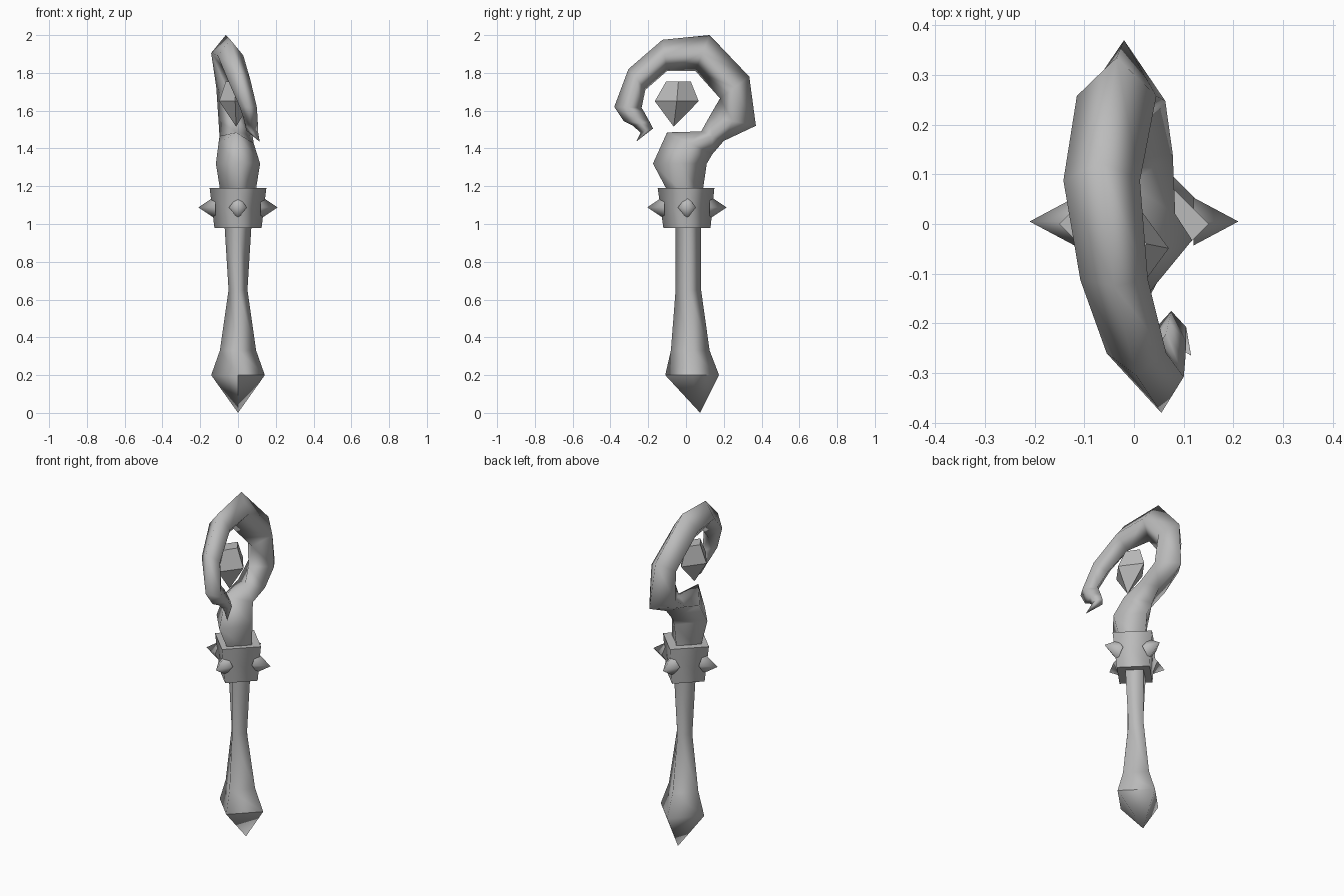
import bpy, bmesh, math
from mathutils import Vector

cube = bpy.data.objects.get("Cube")
if cube:
    bpy.data.objects.remove(cube, do_unlink=True)

# single plain grey
grey = bpy.data.materials.new("plain_grey")
grey.use_nodes = True
colour = (0.5, 0.5, 0.5, 1)
grey.diffuse_color = colour
grey.node_tree.nodes["Principled BSDF"].inputs["Base Color"].default_value = colour


def finish(name, bm, smooth=True):
    """Turn a bmesh into a named object with consistent normals."""
    bmesh.ops.recalc_face_normals(bm, faces=bm.faces[:])
    for face in bm.faces:
        face.smooth = smooth
    mesh = bpy.data.meshes.new(name)
    bm.to_mesh(mesh)
    bm.free()
    mesh.materials.append(grey)
    obj = bpy.data.objects.new(name, mesh)
    bpy.context.collection.objects.link(obj)
    return obj


def diamond(back, front, centre_x, half_width):
    """Four corners of a diamond section: back, left, front, right."""
    b = Vector((centre_x, *back))
    f = Vector((centre_x, *front))
    side = Vector((half_width, 0, 0))
    middle = (b + f) / 2
    return [b, middle + side, f, middle - side]


def level(z, front, back, half_width, centre_x=0):
    return diamond((back, z), (front, z), centre_x, half_width)


def loft(sections, start=None, end=None):
    """Skin a chain of sections; close each end with a point or a flat cap."""
    bm = bmesh.new()
    rings = [[bm.verts.new(p) for p in ring] for ring in sections]
    count = len(rings[0])
    for low, high in zip(rings, rings[1:]):
        for i in range(count):
            j = (i + 1) % count
            bm.faces.new((low[i], low[j], high[j], high[i]))
    for ring, apex in ((rings[0], start), (rings[-1], end)):
        if apex is None:
            cap = bm.faces.new(ring)
            for edge in cap.edges:
                edge.smooth = False
        else:
            tip = bm.verts.new(apex)
            for i in range(count):
                bm.faces.new((ring[i], ring[(i + 1) % count], tip))
    return bm, rings


# handle: flared diamond shaft ending in a pointed pommel
shaft, rings = loft([
    level(0.2, -0.11, 0.175, 0.142),
    level(0.33, -0.08, 0.125, 0.096),
    level(0.65, -0.055, 0.08, 0.05),
    level(1.02, -0.055, 0.08, 0.073),
], start=(0, 0.075, 0))
pommel = rings[0]
for edge in shaft.edges:
    around = edge.verts[0] in pommel and edge.verts[1] in pommel
    ridge = pommel[2] in edge.verts and any(v.co.z < 0.1 for v in edge.verts)
    if ridge or (around and pommel[1] in edge.verts):
        edge.smooth = False
finish("handle", shaft)

# collar: tapered diamond block
collar, _ = loft([level(0.98, -0.12, 0.13, 0.125),
                  level(1.19, -0.15, 0.15, 0.15)])
finish("collar", collar)

# studs: one pyramid on each corner of the collar
for name, turn in (("left", 0), ("back", 1), ("right", 2), ("front", 3)):
    angle = turn * math.pi / 2
    out = Vector((math.cos(angle), math.sin(angle), 0))
    across = Vector((-out.y, out.x, 0)) * 0.048
    up = Vector((0, 0, 0.06))
    base = out * 0.12 + Vector((0, 0.005, 1.088))
    stud, _ = loft([[base + up, base + across, base - up, base - across]],
                   end=base + out * 0.09)
    finish(name + "_stud", stud)

# crook: bulb above the collar curling over into a barbed hook
crook, _ = loft([
    level(1.15, -0.085, 0.085, 0.09),
    level(1.32, -0.175, 0.11, 0.117),
    diamond((0.14, 1.37), (-0.1, 1.485), -0.01, 0.093),
    diamond((0.2, 1.44), (0.08, 1.49), -0.01, 0.088),
    diamond((0.37, 1.52), (0.125, 1.57), -0.02, 0.083),
    diamond((0.335, 1.78), (0.18, 1.665), -0.035, 0.08),
    diamond((0.125, 2), (0.05, 1.81), -0.065, 0.077),
    diamond((-0.125, 1.975), (-0.1, 1.81), -0.04, 0.068),
    diamond((-0.305, 1.82), (-0.215, 1.71), 0.005, 0.06),
    diamond((-0.38, 1.62), (-0.235, 1.615), 0.055, 0.045),
    diamond((-0.33, 1.545), (-0.22, 1.59), 0.065, 0.038),
    diamond((-0.28, 1.52), (-0.195, 1.545), 0.07, 0.035),
    diamond((-0.24, 1.482), (-0.175, 1.505), 0.075, 0.03),
], end=(0.115, -0.265, 1.435))
finish("crook", crook)

# gem: faceted stone floating inside the crook
gem, _ = loft([
    level(1.65, -0.165, 0.067, 0.085, -0.015),
    level(1.755, -0.105, 0.025, 0.045, -0.02),
], start=(-0.01, -0.065, 1.515))
finish("gem", gem, smooth=False)
